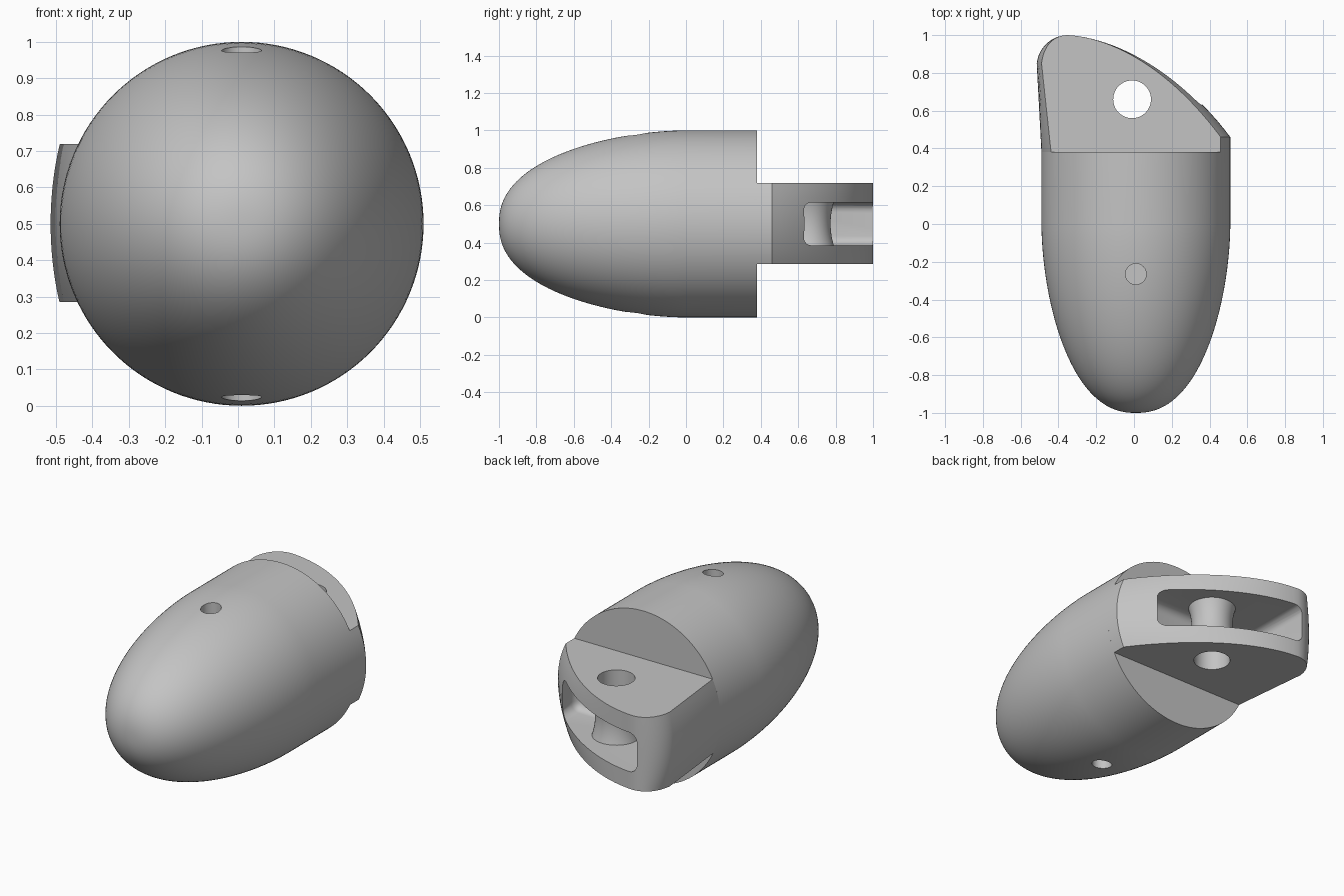
import bpy, bmesh, math
from mathutils import Vector

default = bpy.data.objects.get("Cube")
if default:
    bpy.data.objects.remove(default, do_unlink=True)

grey = bpy.data.materials.new("plain_grey")
grey.use_nodes = True
tone = (0.55, 0.55, 0.55, 1)
grey.diffuse_color = tone
grey.node_tree.nodes["Principled BSDF"].inputs["Base Color"].default_value = tone

CENTRE = Vector((0.01, 0, 0.5))      # axis of the round body
PIN = Vector((-0.01, 0.66, 0.5))     # axis of the hinge hole


def make_object(name, bm):
    bmesh.ops.recalc_face_normals(bm, faces=bm.faces)
    mesh = bpy.data.meshes.new(name)
    bm.to_mesh(mesh)
    bm.free()
    mesh.materials.append(grey)
    obj = bpy.data.objects.new(name, mesh)
    bpy.context.collection.objects.link(obj)
    return obj


def lathe(name, points, axis, centre, steps=96, closed=False):
    """Spin a profile of points around an axis."""
    bm = bmesh.new()
    verts = [bm.verts.new(centre + Vector(p)) for p in points]
    for a, b in zip(verts, verts[1:]):
        bm.edges.new((a, b))
    if closed:
        bm.edges.new((verts[-1], verts[0]))
    bmesh.ops.spin(bm, geom=bm.verts[:] + bm.edges[:], cent=centre, axis=axis,
                   angle=math.tau, steps=steps)
    bmesh.ops.remove_doubles(bm, verts=bm.verts, dist=0.0001)
    return make_object(name, bm)


def cylinder(name, radius, centre, depth):
    h = depth / 2
    return lathe(name, [(0, 0, -h), (radius, 0, -h), (radius, 0, h), (0, 0, h)],
                 (0, 0, 1), Vector(centre), 48)


def cut(obj, cutter):
    cutter.hide_render = True
    mod = obj.modifiers.new("cut", 'BOOLEAN')
    mod.operation = 'DIFFERENCE'
    mod.solver = 'EXACT'
    mod.object = cutter
    bpy.context.view_layer.objects.active = obj
    bpy.ops.object.modifier_apply(modifier=mod.name)
    bpy.data.objects.remove(cutter, do_unlink=True)


def bezier(a, b, c, d, steps):
    a, b, c, d = map(Vector, (a, b, c, d))
    out = []
    for i in range(steps + 1):
        t = i / steps
        u = 1 - t
        out.append(a * u**3 + b * 3 * u * u * t + c * 3 * u * t * t + d * t**3)
    return out


# Round body: blunt nose running into a straight cylinder
profile = []
for i in range(41):
    y = math.cos(i / 40 * math.pi / 2)
    profile.append((0.5 * max(0, 1 - y**1.8) ** (1 / 2.3), -y, 0))
profile += [(0.5, 0.38, 0), (0, 0.38, 0)]
body = lathe("round_body", profile, (0, 1, 0), CENTRE, 128)

# Small blind holes above and below the nose
for z in (0, 1):
    cut(body, cylinder("small_hole_cutter", 0.055, (0.01, -0.265, z), 0.4))


# Hinge tongue: stacked outlines that bulge with the round body
def tongue_outline(z):
    w = math.sqrt(0.25 - (z - 0.5) ** 2)
    bulge = (w - 0.45) / 0.05
    side = -0.49 - 0.025 * bulge
    right = 0.01 + w
    corner = bezier((side, 0.85), (side + 0.01, 0.94), (-0.43, 1), (-0.35, 1), 12)
    back = bezier((-0.35, 1), (-0.1, 0.985), (right - 0.26, 0.81), (right, 0.46), 24)
    return [Vector((0.01 - w, 0.38))] + corner + back[1:] + [Vector((right, 0.38))]


bm = bmesh.new()
layers = []
for i in range(17):
    z = 0.285 + (0.72 - 0.285) * i / 16
    layers.append([bm.verts.new((p.x, p.y, z)) for p in tongue_outline(z)])
for low, high in zip(layers, layers[1:]):
    n = len(low)
    for i in range(n):
        j = (i + 1) % n
        bm.faces.new((low[i], low[j], high[j], high[i]))
bm.faces.new(layers[0])
bm.faces.new(layers[-1])
tongue = make_object("hinge_tongue", bm)

# Rounded pocket open along the curved back of the tongue
bm = bmesh.new()
bmesh.ops.create_cube(bm, size=1)
bmesh.ops.scale(bm, vec=(0.74, 0.7, 0.23), verts=bm.verts)
bmesh.ops.translate(bm, vec=(-0.01, 0.85, 0.5), verts=bm.verts)
bmesh.ops.bevel(bm, geom=bm.edges[:], offset=0.05, segments=5, profile=0.5,
                affect='EDGES')
cut(tongue, make_object("pocket_cutter", bm))

# Hinge hole through both plates
cut(tongue, cylinder("hinge_hole_cutter", 0.1, PIN, 0.8))

# Waisted sleeve around the hinge hole
h = 0.115
outer = []
for i in range(13):
    t = -1 + i / 6
    outer.append((0.113 + 0.017 * t * t, 0, t * h))
sleeve = lathe("hinge_sleeve", outer + [(0.1, 0, h), (0.1, 0, -h)], (0, 0, 1), PIN,
               48, closed=True)

# Smooth shading with crisp edges
bpy.ops.object.select_all(action='DESELECT')
for obj in (body, tongue, sleeve):
    obj.select_set(True)
bpy.context.view_layer.objects.active = body
bpy.ops.object.shade_smooth_by_angle(angle=math.radians(30))
